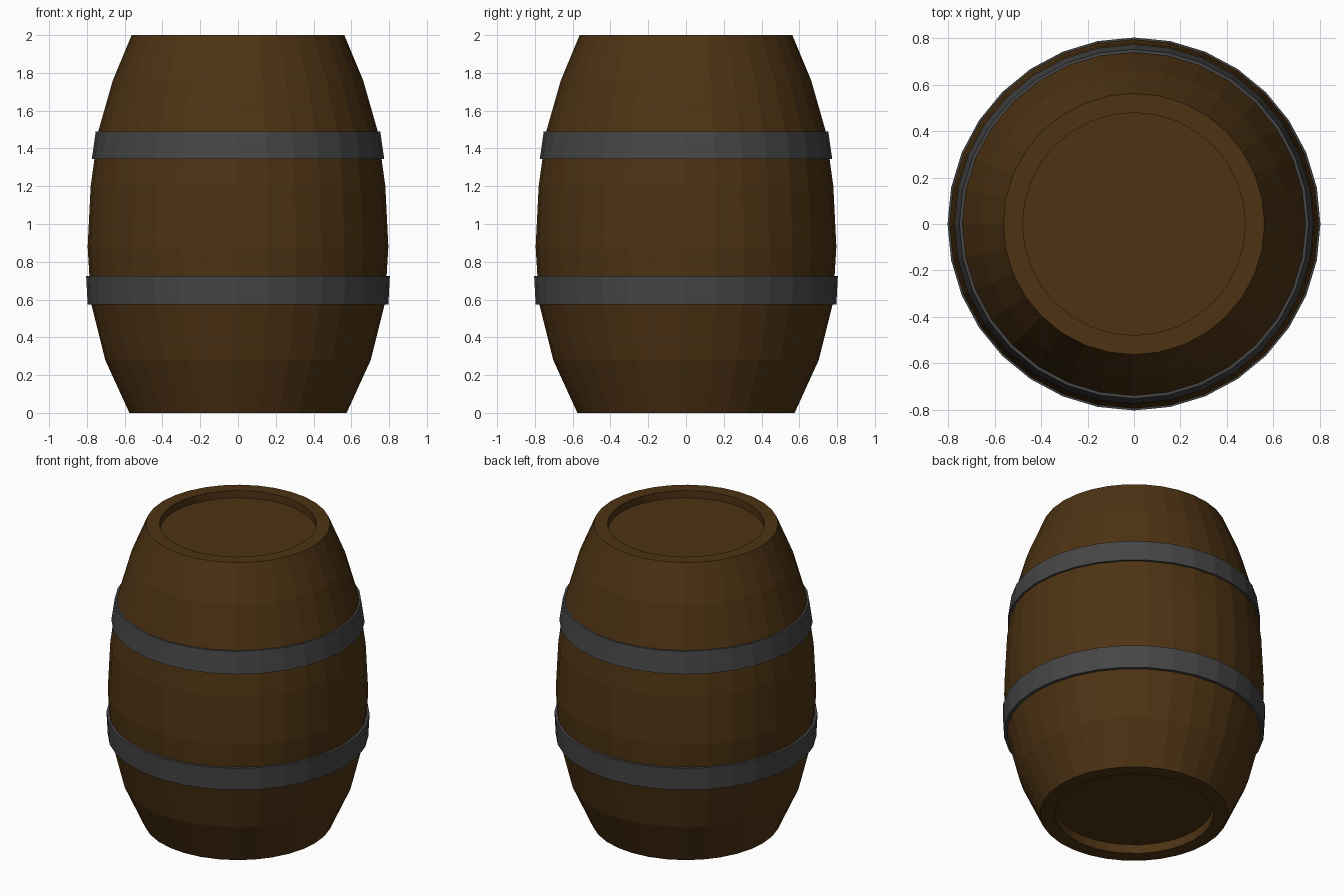
import bpy, bmesh, math

if "Cube" in bpy.data.objects:
    bpy.data.objects.remove(bpy.data.objects["Cube"])

SIDES = 32


def material(name, rgb):
    m = bpy.data.materials.new(name)
    m.diffuse_color = (*rgb, 1)
    m.use_nodes = True
    m.node_tree.nodes["Principled BSDF"].inputs["Base Color"].default_value = m.diffuse_color
    return m


def lathe(name, profile, mat, closed=False):
    """Spin (radius, height) points about z; caps the open ends, or closes the loop."""
    bm = bmesh.new()
    rings = [[bm.verts.new((r * math.cos(i * math.tau / SIDES),
                            r * math.sin(i * math.tau / SIDES), z))
              for i in range(SIDES)] for r, z in profile]
    pairs = list(zip(rings, rings[1:]))
    if closed:
        pairs.append((rings[-1], rings[0]))
    for a, b in pairs:
        for i in range(SIDES):
            j = (i + 1) % SIDES
            bm.faces.new((a[i], a[j], b[j], b[i]))
    if not closed:
        bm.faces.new(rings[0][::-1])
        bm.faces.new(rings[-1])
    bmesh.ops.recalc_face_normals(bm, faces=bm.faces)
    mesh = bpy.data.meshes.new(name)
    bm.to_mesh(mesh)
    bm.free()
    mesh.materials.append(mat)
    ob = bpy.data.objects.new(name, mesh)
    bpy.context.collection.objects.link(ob)
    return ob


wood = material("dark wood", (0.075, 0.033, 0.0065))
iron = material("dark iron", (0.06, 0.06, 0.06))

# Bulging body with a recessed lid at each end
lathe("barrel_body", [
    (0.485, 0.06), (0.485, 0.0), (0.575, 0.0), (0.703, 0.28), (0.778, 0.58),
    (0.796, 0.88), (0.78, 1.2), (0.74, 1.49), (0.663, 1.76), (0.563, 2.0),
    (0.48, 2.0), (0.48, 1.95)], wood)

# Iron hoops: bottom and top heights with their outer radii
for name, z0, r0, z1, r1 in (("lower_hoop", 0.575, 0.796, 0.725, 0.804),
                             ("upper_hoop", 1.345, 0.774, 1.49, 0.753)):
    lathe(name, [(r0 - 0.03, z0), (r0, z0), (r1, z1), (r1 - 0.03, z1)], iron, True)
